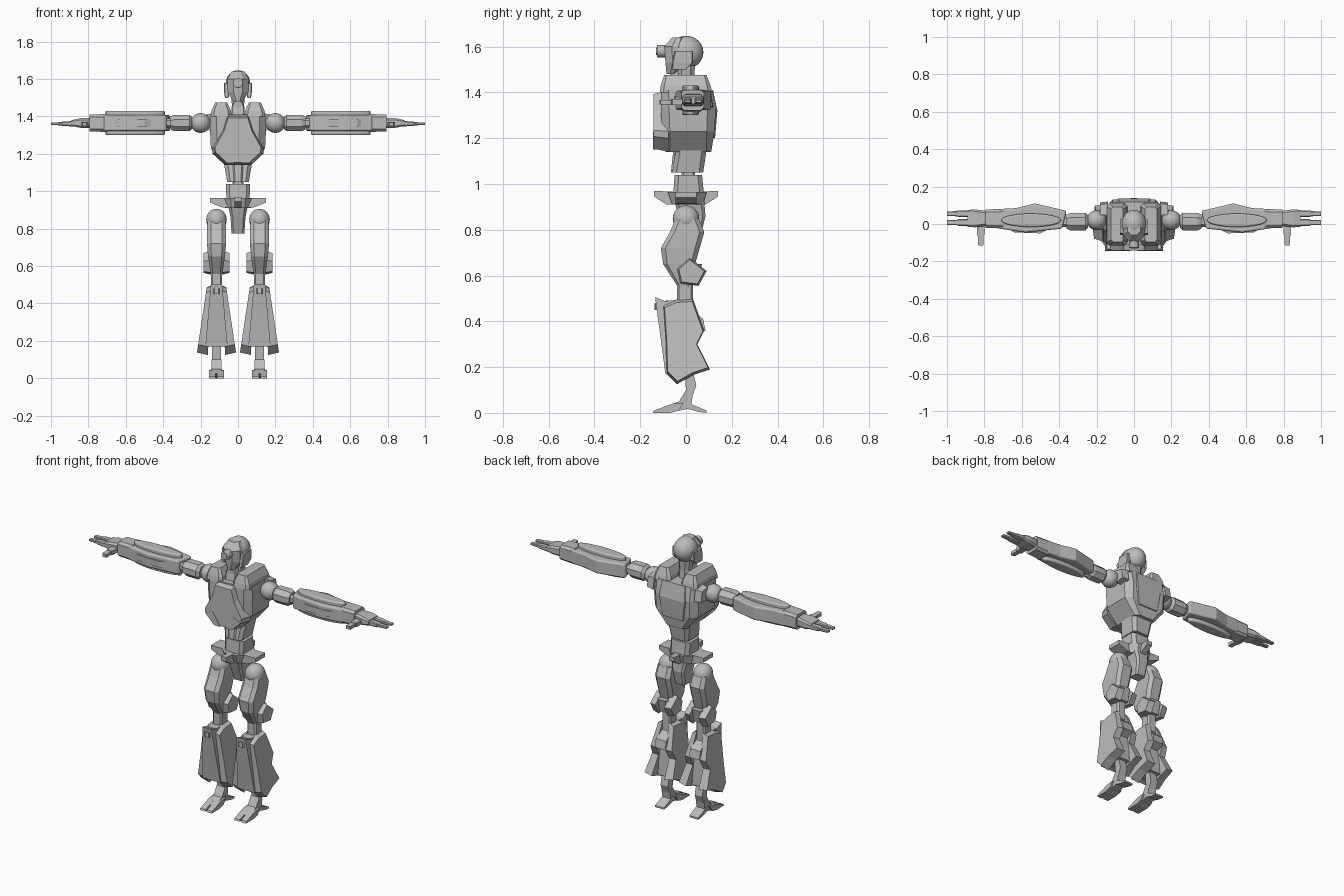
import bpy, bmesh, math
from mathutils import Matrix, Vector

default_cube = bpy.data.objects.get("Cube")
if default_cube:
    bpy.data.objects.remove(default_cube, do_unlink=True)

COLOUR = (.5, .5, .5, 1)
grey = bpy.data.materials.new("plain_grey")
grey.use_nodes = True
grey.diffuse_color = COLOUR
grey.node_tree.nodes["Principled BSDF"].inputs["Base Color"].default_value = COLOUR

LEG = .115    # sideways position of each leg
ARM = 1.365   # height of the arm axis


def finish(name, bm, mirror=False, bevel=0, smooth=False):
    """Turn a bmesh into a finished, optionally mirrored part."""
    bmesh.ops.recalc_face_normals(bm, faces=bm.faces[:])
    mesh = bpy.data.meshes.new(name)
    bm.to_mesh(mesh)
    bm.free()
    mesh.materials.append(grey)
    part = bpy.data.objects.new(name, mesh)
    bpy.context.collection.objects.link(part)
    if smooth:
        bpy.ops.object.select_all(action="DESELECT")
        part.select_set(True)
        bpy.context.view_layer.objects.active = part
        bpy.ops.object.shade_smooth_by_angle(angle=math.radians(40))
    if bevel:
        modifier = part.modifiers.new("Bevel", "BEVEL")
        modifier.width = bevel
        modifier.segments = 3
        modifier.limit_method = "ANGLE"
    if mirror:
        part.modifiers.new("Mirror", "MIRROR")


def skin(bm, loops):
    """Join matching vertex loops and cap both ends."""
    for low, high in zip(loops, loops[1:]):
        for i in range(len(low)):
            bm.faces.new((low[i - 1], low[i], high[i], high[i - 1]))
    bm.faces.new(loops[0])
    bm.faces.new(loops[-1])


def loft(name, *rings, centre=0, corner=.3, along_arm=False, **options):
    """Skin chamfered boxes: position, half width about centre, front y, back y."""
    bm = bmesh.new()
    loops = []
    for position, half, front, back in rings:
        depth, middle = (back - front) / 2, (front + back) / 2
        cut = corner * min(half, depth)
        loop = []
        for sx, sy, swap in ((-1, -1, 0), (1, -1, 1), (1, 1, 0), (-1, 1, 1)):
            ends = [(half - cut, depth), (half, depth - cut)]
            if not swap:
                ends.reverse()
            for a, b in ends:
                u, v = centre + sx * a, middle + sy * b
                loop.append(bm.verts.new((position, v, u) if along_arm else (u, v, position)))
        loops.append(loop)
    skin(bm, loops)
    finish(name, bm, **options)


def plate(name, axis, outline, at, half, warp=None, shrink=1, **options):
    """Extrude an outline along an axis, shrinking its first end or warping it."""
    bm = bmesh.new()
    middle = sum(map(Vector, outline), Vector((0, 0))) / len(outline)
    loops = []
    for end, scale in ((at - half, shrink), (at + half, 1)):
        loop = []
        for point in outline:
            co = list(middle.lerp(Vector(point), scale))
            co.insert("xyz".index(axis), end)
            loop.append(bm.verts.new(warp(co) if warp else co))
        loops.append(loop)
    skin(bm, loops)
    finish(name, bm, **options)


def ball(name, centre, size, floor=0, **options):
    bm = bmesh.new()
    bmesh.ops.create_uvsphere(bm, u_segments=28, v_segments=16, radius=1)
    for vert in bm.verts:
        vert.co = Vector(centre) + vert.co * Vector(size)
        vert.co.z = max(vert.co.z, floor)
    finish(name, bm, smooth=True, **options)


def drum(name, centre, width, depth, height, facing_front=False, **options):
    """Elliptical cylinder, upright or facing the front."""
    bm = bmesh.new()
    turn = Matrix.Rotation(math.pi / 2, 4, "X") if facing_front else Matrix()
    bmesh.ops.create_cone(bm, cap_ends=True, segments=32, radius1=1, radius2=1, depth=height,
                          matrix=Matrix.Translation(centre) @ turn @ Matrix.Diagonal((width, depth, 1, 1)))
    finish(name, bm, smooth=True, **options)


# Head
ball("helmet", (0, 0, 1.575), (.066, .076, .072), floor=1.515)
loft("face_mask", (1.48, .025, -.085, -.04), (1.53, .055, -.09, 0),
     (1.6, .058, -.095, 0), (1.64, .035, -.06, 0), corner=.7)
loft("cheek_guard", (1.5, .01, -.06, 0), (1.53, .014, -.06, .03), (1.58, .014, -.05, .03),
     centre=.06, mirror=True)
drum("eye_barrel", (0, -.1, 1.58), .027, .027, .055, facing_front=True, bevel=.004)
drum("eye_lens", (0, -.126, 1.58), .016, .016, .01, facing_front=True)
loft("neck", (1.39, .037, -.04, .04), (1.46, .032, -.035, .035), (1.53, .04, -.04, .04), corner=.5)
loft("throat_guard", (1.4, .035, -.08, -.03), (1.45, .035, -.07, -.03), (1.49, .02, -.07, -.03))

# Torso
loft("rib_cage", (1.14, .07, -.09, .11), (1.23, .145, -.105, .125),
     (1.33, .15, -.11, .13), (1.41, .148, -.11, .115))
loft("collar", (1.4, .056, -.115, .115), (1.43, .052, -.11, .107), (1.475, .032, -.095, .09),
     centre=.09, mirror=True)
half_chest = [(.06, 1.41), (.085, 1.33), (.14, 1.23), (.135, 1.2), (.07, 1.14)]
plate("chest_plate", "y", half_chest + [(-x, z) for x, z in reversed(half_chest)],
      -.11, .033, shrink=.88)
plate("lower_chest_rib", "y", [(.02, 1.15), (.06, 1.15), (.12, 1.21), (.07, 1.23)],
      -.13, .015, mirror=True)
loft("back_panel", (1.2, .07, .1, .127), (1.32, .09, .1, .137), (1.41, .08, .09, .118))
loft("abdomen", (1.05, .058, -.06, .075), (1.15, .075, -.045, .09))
loft("belly_strip", (1.05, .022, -.066, 0), (1.15, .028, -.055, 0))
loft("spine", (.93, .03, -.02, .04), (1.1, .03, -.02, .04))
loft("waist", (.96, .062, -.055, .078), (1.04, .065, -.05, .07))

# Pelvis
loft("hip_ring", (.91, .07, -.06, .075), (.965, .08, -.08, .09), corner=.5)
plate("side_wing", "y", [(.04, .965), (.15, .965), (.15, .94), (.09, .915), (.04, .91)],
      0, .045, mirror=True)
tab = [(.04, .965), (.14, .97), (.14, .945), (.085, .91), (.04, .91)]
plate("rear_tab", "x", tab, 0, .018)
plate("front_tab", "x", [(-y, z) for y, z in tab], 0, .018)
loft("crotch", (.775, .034, 0, .065), (.86, .04, -.03, .085), (.92, .052, -.05, .08))
ball("hip_joint", (LEG, 0, .848), (.055, .058, .058), mirror=True)

# Thighs and knees
loft("thigh", (.55, .03, -.035, .02), (.65, .045, -.1, .04), (.72, .051, -.11, .06),
     (.79, .051, -.07, .08), (.85, .048, -.045, .055), centre=LEG, corner=.4, mirror=True)
pad = [(-.04, .63), (.015, .68), (.09, .62), (.055, .555), (-.025, .565)]
loft("knee_back", (.57, .035, 0, .05), (.65, .035, 0, .07), centre=LEG, mirror=True)
loft("knee_rod", (.46, .03, -.04, .03), (.58, .03, -.04, .03), centre=LEG, mirror=True)


def flare(co):
    """Spread the shin armour outwards towards the ankle."""
    x, y, z = co
    return LEG + (x - LEG) * (1 + 3 * max(0, .5 - z)), y, z


# Shins
calf = [(-.1, .47), (-.045, .495), (.03, .5), (.08, .36), (.05, .3),
        (.105, .19), (.03, .165), (-.04, .125), (-.085, .17), (-.09, .32)]
loft("shin_core", (.18, .055, -.06, .05), (.32, .055, -.08, .04), (.49, .03, -.09, .025),
     centre=LEG, mirror=True)
plate("shin_guard", "x", [(-.135, .505), (-.07, .48), (-.07, .18), (-.09, .17), (-.11, .32)],
      LEG, .03, warp=flare, mirror=True)
loft("shin_knob", (.45, .017, -.138, -.09), (.48, .017, -.138, -.09), centre=LEG, mirror=True)
plate("calf_fin", "x", [(.03, .45), (.075, .41), (.085, .36), (.03, .33)], LEG, .035, mirror=True)

# Feet
plate("ankle", "x", [(-.01, .22), (.02, .22), (.045, .12), (.02, .05), (-.02, .05), (0, .1)],
      LEG, .025, mirror=True)
plate("instep", "x", [(-.1, .025), (-.03, .05), (0, .1), (.03, .08), (.02, .02), (-.03, .01)],
      LEG, .028, mirror=True)
plate("heel", "x", [(0, .05), (.03, .035), (.09, .01), (.09, 0), (.05, .005), (0, .02)],
      LEG, .03, mirror=True)
toe = [(-.145, 0), (-.14, .01), (-.06, .04), (-.01, .045), (-.03, .01), (-.07, 0)]

# Paired armour and toes on both sides of each leg
for label, side in (("outer", 1), ("inner", -1)):
    plate(label + "_knee_pad", "x", pad, LEG + side * .05, -side * .02, shrink=.85, mirror=True)
    plate(label + "_calf_shell", "x", calf, LEG + side * .036, -side * .014, warp=flare,
          shrink=.93, mirror=True)
    plate(label + "_toe", "x", toe, LEG + side * .022, .018, mirror=True)

# Shoulders and upper arms
ball("shoulder_joint", (.2, .02, ARM), (.053, .053, .053), mirror=True)
plate("shoulder_fin", "x", [(.05, 1.41), (.105, 1.4), (.115, 1.34), (.06, 1.33)],
      .16, .022, shrink=1.15, mirror=True)
loft("upper_arm", (.245, .032, -.02, .045), (.26, .044, -.035, .06), (.34, .044, -.035, .06),
     (.36, .035, -.025, .05), centre=ARM, corner=.6, along_arm=True, mirror=True)
loft("elbow", (.35, .025, -.015, .05), (.42, .025, -.015, .05),
     centre=ARM, corner=.5, along_arm=True, mirror=True)

# Forearms
plate("forearm", "z", [(.36, .07), (.53, .11), (.63, .085), (.72, .08), (.72, -.025),
                       (.58, -.045), (.385, -.025)], ARM, .042, bevel=.01, mirror=True)
drum("forearm_disc", (.55, .02, ARM), .16, .036, .13, bevel=.014, mirror=True)
plate("forearm_rail", "z", [(.46, -.03), (.5, -.05), (.64, -.045), (.68, -.02)],
      ARM, .018, mirror=True)
loft("cuff", (.7, .048, -.024, .08), (.795, .045, -.02, .078),
     centre=ARM, along_arm=True, mirror=True)

# Hands
loft("palm", (.79, .028, -.01, .07), (.85, .025, -.018, .078), (.89, .015, -.015, .075),
     centre=ARM, corner=.4, along_arm=True, mirror=True)
for label, y in (("front_finger", .008), ("back_finger", .055)):
    sections = [(.88, .015, .018), (.94, .011, .018), (.945, .009, .014), (1, .006, .012)]
    loft(label, *[(x, thick, y - width, y + width) for x, thick, width in sections],
         centre=ARM - .004, corner=.4, along_arm=True, mirror=True)
loft("thumb_base", (1.345, .02, -.065, 0), (1.37, .02, -.065, 0), centre=.82, mirror=True)
loft("thumb_tip", (1.348, .015, -.115, -.06), (1.367, .015, -.115, -.06), centre=.82, mirror=True)
